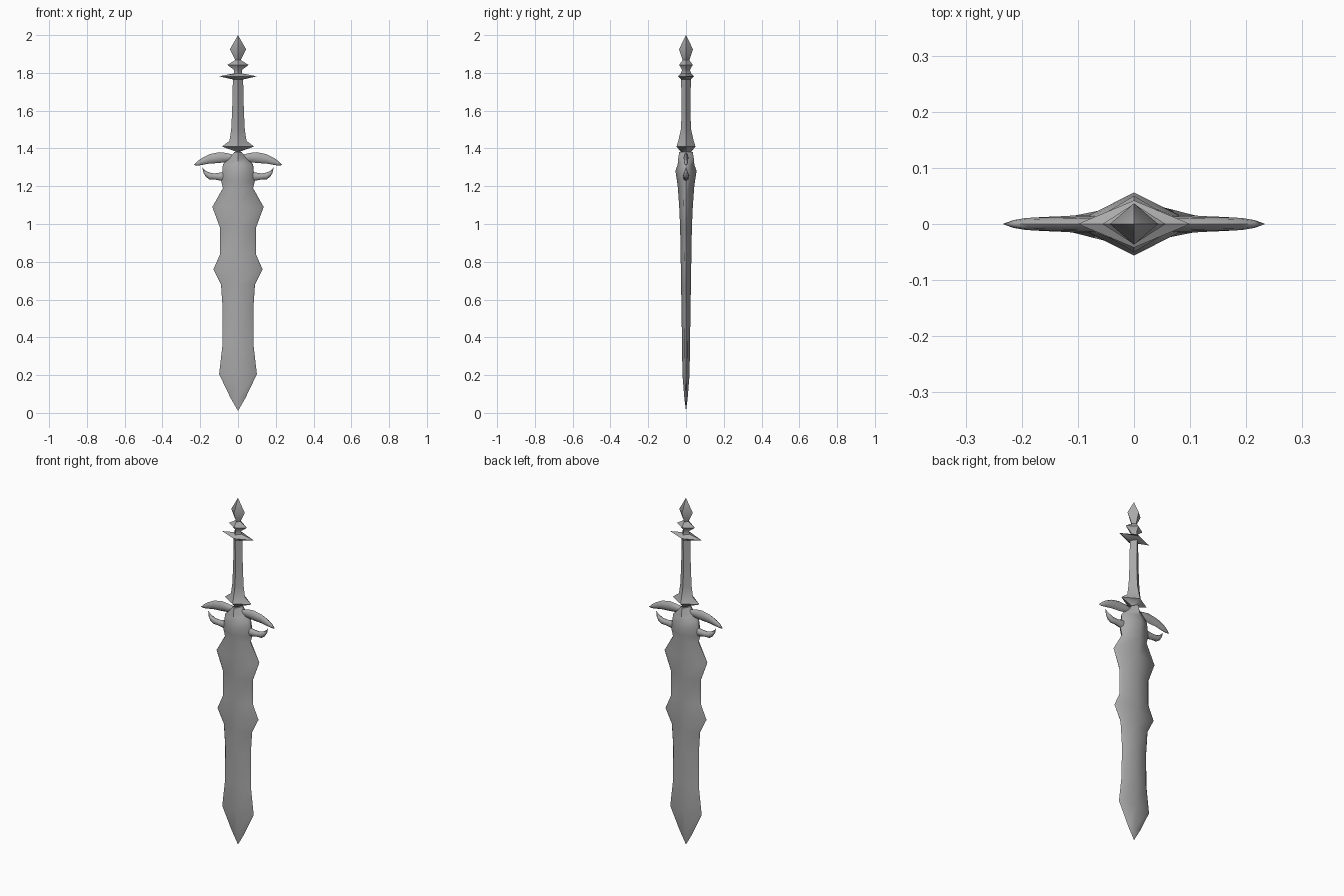
import bpy, math

if "Cube" in bpy.data.objects:
    bpy.data.objects.remove(bpy.data.objects["Cube"])

steel = bpy.data.materials.new("grey_steel")
steel.diffuse_color = (0.4, 0.4, 0.4, 1)
steel.use_nodes = True
steel.node_tree.nodes["Principled BSDF"].inputs["Base Color"].default_value = steel.diffuse_color


def loft(name, rings, caps=True, angle=50):
    """Skin a list of equal-length point rings."""
    n = len(rings[0])
    verts = [p for r in rings for p in r]
    faces = [(i * n + j, i * n + (j + 1) % n, (i + 1) * n + (j + 1) % n, (i + 1) * n + j)
             for i in range(len(rings) - 1) for j in range(n)]
    if caps:
        faces += [tuple(reversed(range(n))), tuple(range(len(verts) - n, len(verts)))]
    me = bpy.data.meshes.new(name)
    me.from_pydata(verts, [], faces)
    ob = bpy.data.objects.new(name, me)
    bpy.context.collection.objects.link(ob)
    me.materials.append(steel)
    bpy.ops.object.select_all(action='DESELECT')
    ob.select_set(True)
    bpy.context.view_layer.objects.active = ob
    bpy.ops.object.mode_set(mode='EDIT')
    bpy.ops.mesh.select_all(action='SELECT')
    bpy.ops.mesh.remove_doubles(threshold=0.0005)
    bpy.ops.mesh.normals_make_consistent(inside=False)
    bpy.ops.object.mode_set(mode='OBJECT')
    bpy.ops.object.shade_smooth_by_angle(angle=math.radians(angle))
    return ob


def blade_ring(z, w, t):
    """Ridged section with a narrow sharpened bevel on both edges."""
    b, e = 0.9 * w, 0.33 * t
    return [(w, 0, z), (b, e, z), (0, t, z), (-b, e, z),
            (-w, 0, z), (-b, -e, z), (0, -t, z), (b, -e, z)]


def diamond(z, w, t):
    return [(w, 0, z), (0, t, z), (-w, 0, z), (0, -t, z)]


# Blade with its two pairs of barbs and the shoulder block: z, half width, half depth
blade = [(0.01, 0.0, 0.0), (0.08, 0.04, 0.009), (0.205, 0.1, 0.019), (0.36, 0.082, 0.021),
         (0.55, 0.081, 0.024), (0.68, 0.09, 0.026), (0.76, 0.13, 0.027), (0.84, 0.095, 0.029),
         (0.98, 0.095, 0.031), (1.09, 0.136, 0.036), (1.19, 0.08, 0.043), (1.23, 0.09, 0.048),
         (1.28, 0.083, 0.056), (1.315, 0.08, 0.044), (1.345, 0.05, 0.042), (1.38, 0.02, 0.036)]
loft("blade", [blade_ring(*p) for p in blade])

# Grip with flared collar
grip = [(1.37, 0.012, 0.02), (1.385, 0.015, 0.03), (1.41, 0.085, 0.05), (1.44, 0.045, 0.041),
        (1.5, 0.036, 0.027), (1.6, 0.031, 0.023), (1.77, 0.027, 0.026)]
loft("grip", [diamond(*p) for p in grip])

# Spiked plate, small collar and pointed pommel
pommel = [(1.765, 0.027, 0.026), (1.782, 0.1, 0.042), (1.797, 0.022, 0.028), (1.815, 0.02, 0.02),
          (1.842, 0.056, 0.036), (1.868, 0.015, 0.018), (1.925, 0.043, 0.037), (2.0, 0.0, 0.0)]
loft("pommel", [diamond(*p) for p in pommel])


def horn(name, stations):
    """Curved horn: x, top z, bottom z, half depth; mirrored to the other side."""
    for side, label in ((1, "right"), (-1, "left")):
        rings = []
        for x, top, bot, d in stations:
            c, h = (top + bot) / 2, (top - bot) / 2
            rings.append([(side * x, y * d, c + k * h) for y, k in
                          ((0, 1), (0.75, 0.7), (1, 0), (0.75, -0.7),
                           (0, -1), (-0.75, -0.7), (-1, 0), (-0.75, 0.7))])
        loft(name + "_" + label, rings)


# Upper and lower guard horns
horn("upper_guard", [(0.02, 1.365, 1.34, 0.012), (0.06, 1.376, 1.328, 0.013),
                     (0.1, 1.38, 1.323, 0.013), (0.15, 1.37, 1.32, 0.012),
                     (0.19, 1.35, 1.313, 0.011), (0.215, 1.332, 1.309, 0.007),
                     (0.234, 1.312, 1.312, 0.0)])
horn("lower_guard", [(0.06, 1.28, 1.225, 0.016), (0.095, 1.272, 1.23, 0.016),
                     (0.125, 1.268, 1.236, 0.014), (0.15, 1.272, 1.235, 0.013),
                     (0.17, 1.281, 1.25, 0.012), (0.182, 1.29, 1.269, 0.007),
                     (0.19, 1.302, 1.302, 0.0)])
